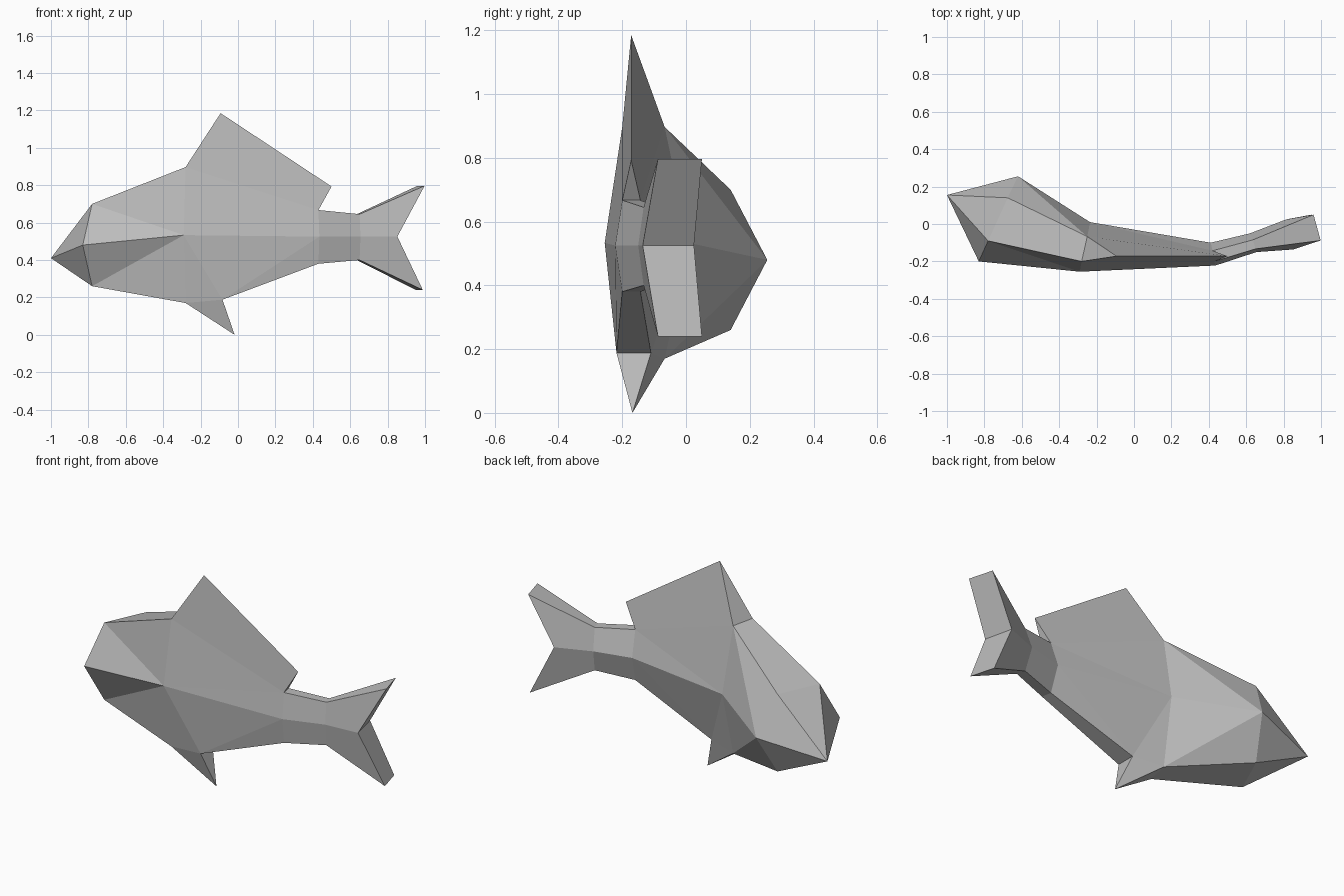
import bpy
import bmesh
from mathutils import Vector

if "Cube" in bpy.data.objects:
    bpy.data.objects.remove(bpy.data.objects["Cube"], do_unlink=True)

grey = bpy.data.materials.new("plain_grey")
grey.use_nodes = True
colour = (0.5, 0.5, 0.5, 1)
grey.diffuse_color = colour
grey.node_tree.nodes["Principled BSDF"].inputs["Base Color"].default_value = colour


def build(name, faces):
    """Make a closed flat-shaded solid from a list of corner loops."""
    bm = bmesh.new()
    for loop in faces:
        bm.faces.new([bm.verts.new(corner) for corner in loop])
    bmesh.ops.remove_doubles(bm, verts=bm.verts, dist=0.001)
    bmesh.ops.recalc_face_normals(bm, faces=bm.faces)
    mesh = bpy.data.meshes.new(name)
    bm.to_mesh(mesh)
    bm.free()
    mesh.materials.append(grey)
    bpy.context.collection.objects.link(bpy.data.objects.new(name, mesh))


def section(front_edge, front_mid, back_mid, back_edge, top, middle, bottom):
    """Six-sided body section: front top, mid, bottom, then back bottom, mid, top."""
    return [Vector((*xy, z)) for xy, z in (
        (front_edge, top), (front_mid, middle), (front_edge, bottom),
        (back_edge, bottom), (back_mid, middle), (back_edge, top))]


def ring(a, b, sides):
    """Quads joining the chosen sides of two sections."""
    return [(a[i], a[(i + 1) % 6], b[(i + 1) % 6], b[i]) for i in sides]


# Sections along the curved body, from head to tail
head = section((-.78, -.09), (-.83, -.2), (-.62, .255), (-.675, .14), .7, .48, .26)
mid = section((-.28, -.2), (-.29, -.255), (-.235, .01), (-.25, -.067), .897, .533, .17)
rear = section((.43, -.2), (.435, -.222), (.41, -.1), (.42, -.143), .667, .525, .38)
stem = section((.65, -.133), (.655, -.15), (.62, -.05), (.635, -.085), .645, .525, .4)
snout = Vector((-1, .155, .41))
belly_front = Vector((-.083, -.218, .188))
belly_back = Vector((-.083, -.11, .188))

# Body: snout fan, head, flanks and tail stem
body = [(snout, head[i], head[(i + 1) % 6]) for i in range(6)]
body += ring(head, mid, (2, 5))
for edge in (0, 2):
    body += [(head[edge], head[1], mid[1]), (head[edge], mid[1], mid[edge])]
for edge in (3, 5):
    body += [(head[4], head[edge], mid[edge]), (head[4], mid[edge], mid[4])]
body += ring(mid, rear, (5,))
for top, centre, bottom, belly in ((0, 1, 2, belly_front), (5, 4, 3, belly_back)):
    body += [(mid[top], mid[centre], rear[top]),
             (mid[centre], rear[centre], rear[top]),
             (mid[centre], belly, rear[centre]),
             (belly, rear[bottom], rear[centre]),
             (mid[centre], mid[bottom], belly)]
body += [(mid[2], mid[3], belly_back, belly_front),
         (belly_front, belly_back, rear[3], rear[2])]
body += ring(rear, stem, range(6)) + [stem]
build("body", body)

# Forked tail: upper and lower lobes meeting at a notch
notch = [Vector((.852, -.136, .525)), Vector((.815, .025, .525))]
for name, front, back, height in (("tail_upper_lobe", 0, 5, .797),
                                  ("tail_lower_lobe", 2, 3, .24)):
    shift = 0 if front == 0 else -.01
    tip = [Vector((.998 + shift, -.088, height)), Vector((.96 + shift, .05, height))]
    build(name, [(stem[front], stem[1], notch[0], tip[0]),
                 (stem[back], stem[4], notch[1], tip[1]),
                 (stem[front], stem[back], tip[1], tip[0]),
                 (tip[0], tip[1], notch[1], notch[0]),
                 (stem[1], stem[4], notch[1], notch[0]),
                 (stem[front], stem[back], stem[4], stem[1])])

# Dorsal fin: tall ridge along the back
peak = Vector((-.093, -.172, 1.185))
trail = Vector((.5, -.172, .793))
build("dorsal_fin", [(mid[0], mid[5], peak),
                     (rear[0], rear[5], trail),
                     (mid[0], peak, trail, rear[0]),
                     (mid[5], peak, trail, rear[5]),
                     (mid[0], mid[5], rear[5], rear[0])])

# Belly fin: small four-sided spike pointing down and back
base = [mid[2], mid[3], belly_back, belly_front]
point = Vector((-.018, -.168, 0))
build("belly_fin", [base] + [(base[i - 1], base[i], point) for i in range(4)])
